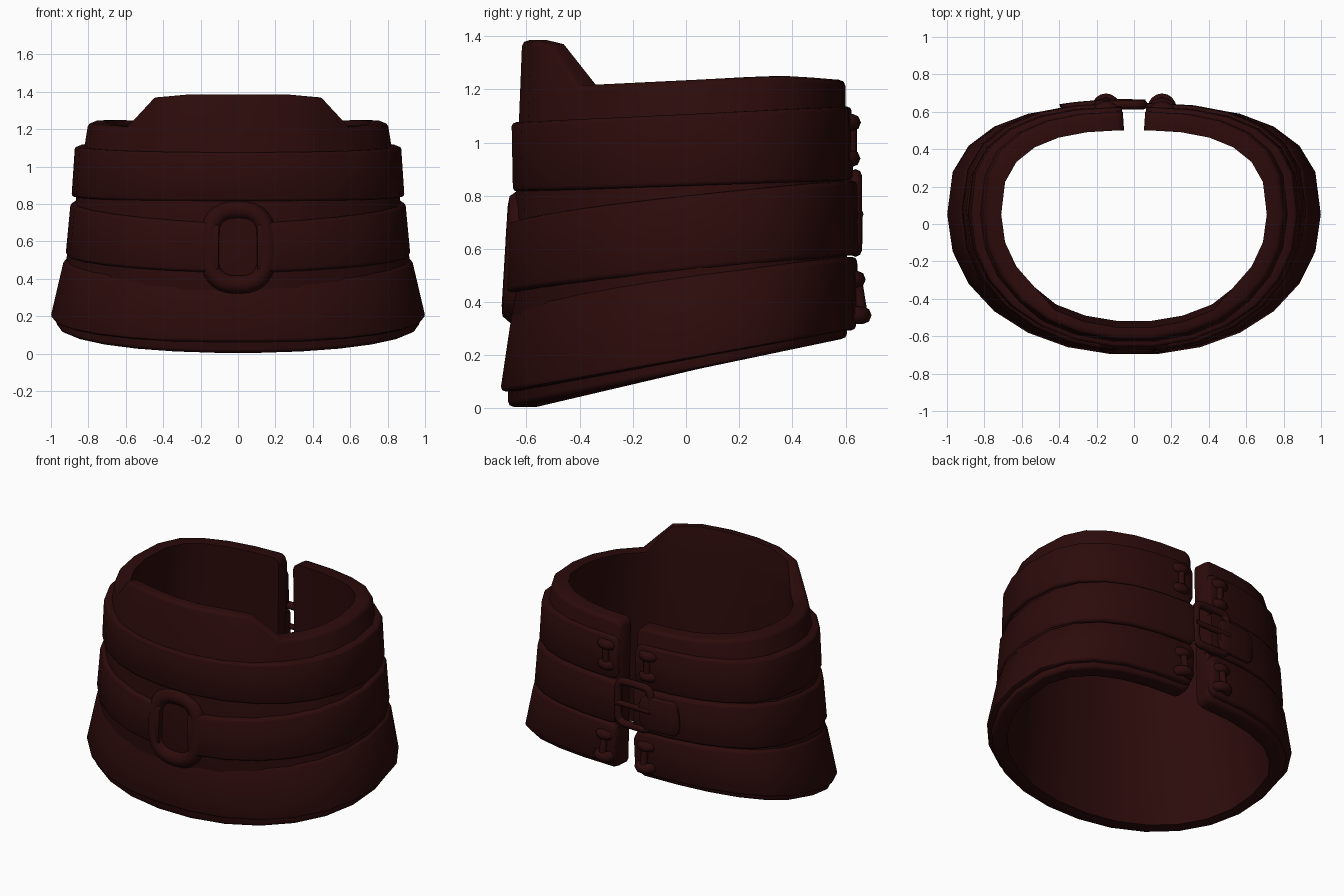
import bpy, bmesh, math
from math import sin, cos, pi

cube = bpy.data.objects.get("Cube")
if cube:
    bpy.data.objects.remove(cube, do_unlink=True)

leather = bpy.data.materials.new("dark maroon leather")
leather.use_nodes = True
colour = (0.025, 0.0032, 0.0032, 1)
leather.diffuse_color = colour
bsdf = next(n for n in leather.node_tree.nodes if n.type == 'BSDF_PRINCIPLED')
bsdf.inputs["Base Color"].default_value = colour
bsdf.inputs["Roughness"].default_value = 0.8


def finish(obj):
    """Give the part its material and smooth shading."""
    obj.data.materials.clear()
    obj.data.materials.append(leather)
    bpy.ops.object.select_all(action='DESELECT')
    obj.select_set(True)
    bpy.context.view_layer.objects.active = obj
    bpy.ops.object.shade_smooth_by_angle(angle=math.radians(50))


def outline(t, half_width, front, back):
    """Point of the neck-shaped oval; t = 0 is the front, t = pi the back."""
    is_front = cos(t) > 0
    n = 2.1 if is_front else 2.7
    depth = (1 - abs(sin(t)) ** n) ** (1 / n)
    y = 0.05 - (front + 0.05) * depth if is_front else 0.05 + (back - 0.05) * depth
    return half_width * sin(t), y


def sweep(name, t0, t1, steps, z_low, z_high, low, high, thick, bevel, corner=0.04):
    """Leather strip along the oval; low/high are (half width, front, back)."""
    trim = math.copysign(0.045, t1 - t0)
    near = trim * 0.3
    stations = [(t0, corner), (t0 + near, corner * 0.35)]
    stations += [(t0 + trim + (t1 - t0 - 2 * trim) * i / steps, 0) for i in range(steps + 1)]
    stations += [(t1 - near, corner * 0.35), (t1, corner)]
    bm = bmesh.new()
    rings = []
    for t, shrink in stations:
        u = min(max((outline(t, *low)[1] + 0.68) / 1.3, 0), 1)
        z0, z1 = z_low(u) + shrink, z_high(u, t) - shrink
        lip = thick * (0.6 if z1 > 1.3 else 1)  # the raised flap thins upward
        section = [(thick, z0), (bevel, z0), (bevel * 0.3, z0 + bevel * 0.3), (0, z0 + bevel),
                   (0, z1 - bevel), (bevel * 0.3, z1 - bevel * 0.3), (bevel, z1),
                   (lip, z1), (thick, min(z1 - 0.01, 1.19))]
        ring = []
        for inset, z in section:
            k = (z - z0) / (z1 - z0)
            axes = [p + (q - p) * k - inset * grow
                    for p, q, grow in zip(low, high, (1, 1.18, 1.1))]
            ring.append(bm.verts.new((*outline(t, *axes), z)))
        rings.append(ring)
    for r, s in zip(rings, rings[1:]):
        for j in range(len(r)):
            k = (j + 1) % len(r)
            bm.faces.new((r[j], r[k], s[k], s[j]))
    bm.faces.new(rings[0])
    bm.faces.new(rings[-1])
    bmesh.ops.recalc_face_normals(bm, faces=bm.faces)
    mesh = bpy.data.meshes.new(name)
    bm.to_mesh(mesh)
    bm.free()
    obj = bpy.data.objects.new(name, mesh)
    bpy.context.collection.objects.link(obj)
    finish(obj)


def tube(name, points, radius, closed=False):
    """Round bar along a path."""
    curve = bpy.data.curves.new(name, 'CURVE')
    curve.dimensions = '3D'
    curve.bevel_depth = radius
    curve.bevel_resolution = 2
    curve.use_fill_caps = True
    spline = curve.splines.new('POLY')
    spline.points.add(len(points) - 1)
    for p, co in zip(spline.points, points):
        p.co = (*co, 1)
    spline.use_cyclic_u = closed
    obj = bpy.data.objects.new(name, curve)
    bpy.context.collection.objects.link(obj)
    bpy.ops.object.select_all(action='DESELECT')
    obj.select_set(True)
    bpy.context.view_layer.objects.active = obj
    bpy.ops.object.convert(target='MESH')
    finish(bpy.context.object)


def oval(cx, cz, rx, rz, power, count, y, tilt=0):
    """Rounded loop of points in the upright plane, leaning by tilt."""
    def bend(v):
        return math.copysign(abs(v) ** power, v)
    angles = [2 * pi * i / count for i in range(count)]
    return [(cx + rx * bend(cos(a)), y + tilt * bend(sin(a)), cz + rz * bend(sin(a)))
            for a in angles]


# Inner liner with the raised chin flap at the front
def liner_top(u, t):
    x = abs(0.8 * sin(t))
    if cos(t) > 0 and x < 0.55:
        return 1.385 if x < 0.4 else 1.37
    return 1.205 + 0.045 * min(u / 0.8, 1) - 0.1 * max(u - 0.85, 0)


END = pi - 0.075
sweep("inner_liner", -END, END, 25, lambda u: 0.003 + 0.26 * u, liner_top,
      (0.975, 0.675, 0.607), (0.80, 0.62, 0.60), 0.09, 0.022)

# Outer bands
sweep("bottom_band", -END, END, 25,
      lambda u: 0.063 + 0.23 * u, lambda u, t: 0.37 + 0.2 * u ** 0.7,
      (1.003, 0.703, 0.64), (0.93, 0.657, 0.645), 0.06, 0.018)
sweep("top_band", -END, END, 25,
      lambda u: 0.814 + 0.044 * u, lambda u, t: 1.075 + 0.06 * u,
      (0.89, 0.655, 0.628), (0.872, 0.66, 0.623), 0.06, 0.015)
for side, label in ((1, "left"), (-1, "right")):
    sweep(label + "_middle_band", side * 0.115, side * END, 12,
          lambda u: 0.435 + 0.14 * u ** 0.8, lambda u, t: 0.70 + 0.157 * u ** 0.7,
          (0.922, 0.69, 0.648), (0.895, 0.68, 0.645), 0.06, 0.018, 0.015)

# Front ring held by the middle band
tube("front_ring", oval(0, 0.57, 0.157, 0.2, 0.75, 32, -0.632, 0.012), 0.052, True)

# Buckle at the back: tab, frame and prong
sweep("buckle_tab", -(pi - 0.13), -(pi - 0.45), 5,
      lambda u: 0.605, lambda u, t: 0.825,
      (0.92, 0.69, 0.665), (0.90, 0.69, 0.663), 0.04, 0.012, 0.06)
tube("buckle_frame", oval(-0.07, 0.735, 0.12, 0.14, 0.35, 28, 0.637), 0.025, True)
tube("buckle_prong", [(-0.2, 0.65, 0.73), (-0.08, 0.65, 0.73), (0.06, 0.648, 0.73)], 0.018)

# Lacing rings beside the back opening, joined in pairs by short bars
for side, label in ((1, "left"), (-1, "right")):
    for row, pair in (("upper", ((1.075, 0.582), (0.94, 0.58))),
                      ("lower", ((0.485, 0.6), (0.35, 0.622)))):
        x = side * 0.15
        for z, y in pair:
            bpy.ops.mesh.primitive_torus_add(
                major_radius=0.043, minor_radius=0.033, major_segments=16,
                minor_segments=8, location=(x, y, z))
            bpy.context.object.name = f"{label}_{row}_lacing_ring"
            finish(bpy.context.object)
        tube(f"{label}_{row}_lacing_bar", [(x, y + 0.04, z) for z, y in pair], 0.022)
